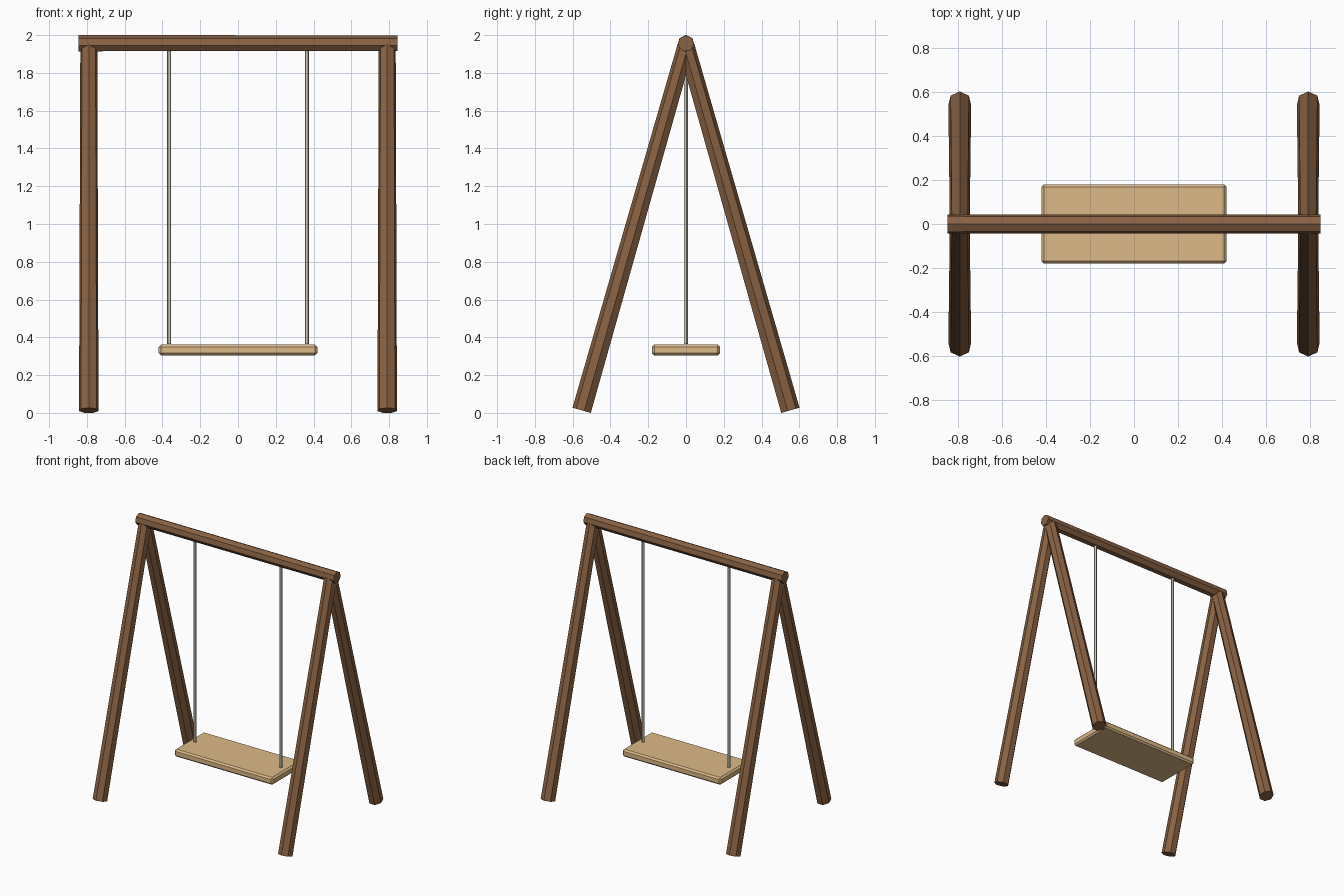
import bpy
from math import atan2, hypot, pi

cube = bpy.data.objects.get("Cube")
if cube:
    bpy.data.objects.remove(cube)


def material(name, rgb):
    mat = bpy.data.materials.new(name)
    mat.use_nodes = True
    mat.diffuse_color = (*rgb, 1)
    mat.node_tree.nodes["Principled BSDF"].inputs["Base Color"].default_value = (*rgb, 1)
    return mat


def pole(name, centre, length, rotation, r_start, r_end, mat, sides=7):
    """Tapered flat-sided pole about a centre point."""
    bpy.ops.mesh.primitive_cone_add(vertices=sides, radius1=r_start, radius2=r_end,
                                    depth=length, location=centre, rotation=rotation)
    obj = bpy.context.object
    obj.name = name
    obj.data.materials.append(mat)


dark_wood = material("dark wood", (0.25, 0.122, 0.056))
pale_wood = material("pale wood", (0.73, 0.49, 0.245))
rope_grey = material("rope grey", (0.62, 0.58, 0.47))

# Top beam, one corner upward
pole("top_beam", (0, 0, 1.955), 1.69, (pi / 2, 0, pi / 2), 0.045, 0.0435, dark_wood)

# Splayed legs, one corner outward, and hanging ropes on each side
foot_y, foot_z, top_z = 0.55, 0.013, 1.94
rise = top_z - foot_z
tilt = atan2(foot_y, rise)
for side, sx in (("left", 1), ("right", -1)):
    for end, sy, turn in (("front", -1, pi), ("back", 1, 0)):
        pole(f"{end}_{side}_leg", (sx * 0.79, sy * foot_y / 2, (foot_z + top_z) / 2),
             hypot(foot_y, rise), (tilt, 0, turn), 0.053, 0.046, dark_wood)
    pole(f"{side}_rope", (sx * 0.365, 0, 1.15), 1.57, (0, 0, 0), 0.0115, 0.0115, rope_grey, sides=5)

# Seat plank with softened edges
bpy.ops.mesh.primitive_cube_add(size=1, location=(0, 0, 0.333))
seat = bpy.context.object
seat.name = "seat"
seat.scale = (0.84, 0.36, 0.056)
bpy.ops.object.transform_apply(location=False, rotation=False, scale=True)
seat.data.materials.append(pale_wood)
bevel = seat.modifiers.new("soft_edges", "BEVEL")
bevel.width = 0.012
bevel.segments = 1
